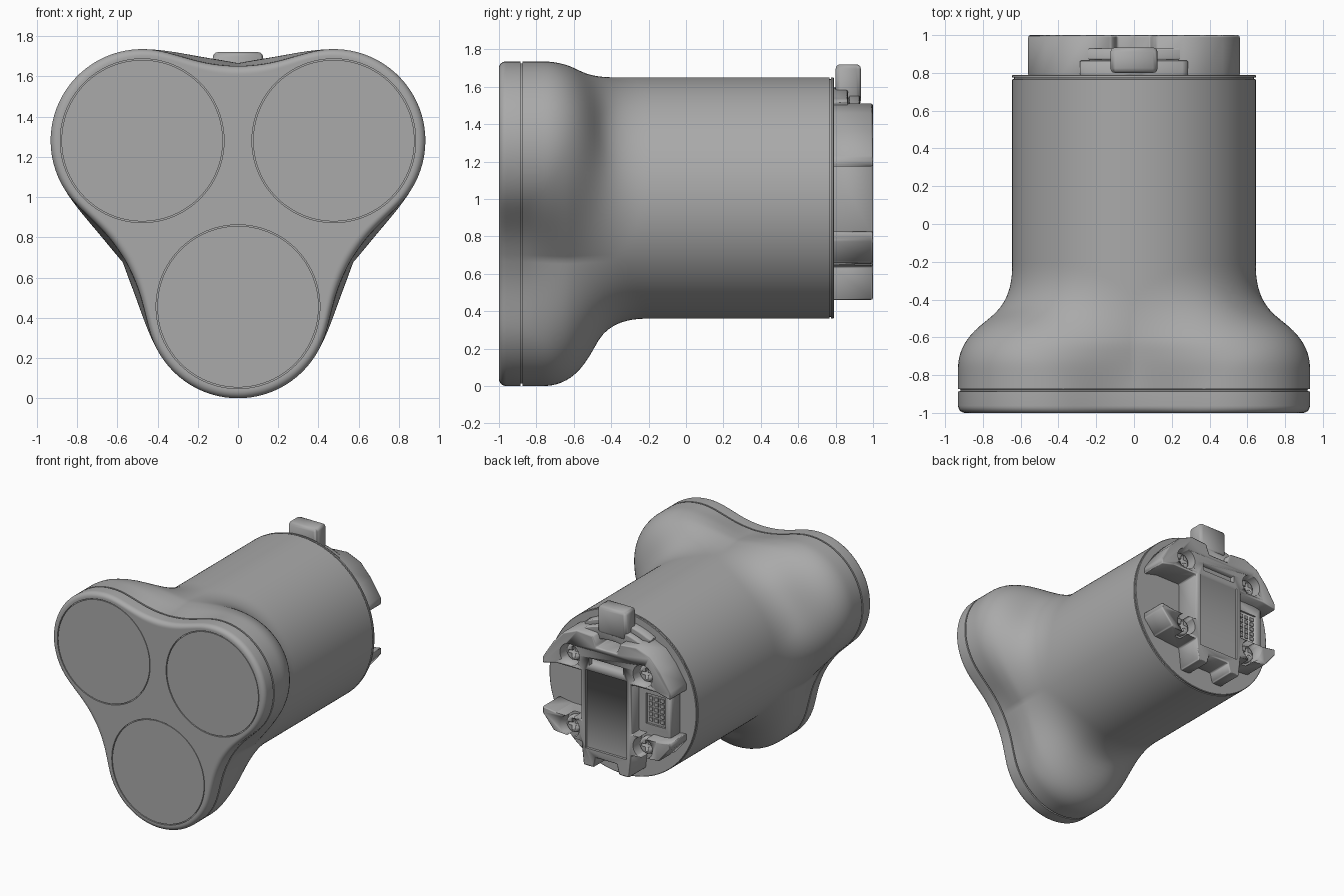
import bpy, bmesh, math
from mathutils import Matrix, Vector

cube = bpy.data.objects.get("Cube")
if cube:
    bpy.data.objects.remove(cube, do_unlink=True)

grey = bpy.data.materials.new("mid_grey")
grey.use_nodes = True
COLOUR = (0.4, 0.4, 0.4, 1)
grey.diffuse_color = COLOUR
grey.node_tree.nodes["Principled BSDF"].inputs["Base Color"].default_value = COLOUR

AXIS_Z = 1.005          # height of the tube axis
BODY_R = 0.645
LOBE_R = 0.455
LOBE_DIST = 0.55
LENS_R = 0.407
LOBES = [Vector((math.cos(a), math.sin(a))) * LOBE_DIST
         for a in (math.radians(30 + 120 * i) for i in (0, 1, 2))]


def finish(name, bm):
    bmesh.ops.recalc_face_normals(bm, faces=bm.faces)
    mesh = bpy.data.meshes.new(name)
    bm.to_mesh(mesh)
    bm.free()
    mesh.materials.append(grey)
    obj = bpy.data.objects.new(name, mesh)
    bpy.context.collection.objects.link(obj)
    return obj


def activate(obj):
    bpy.ops.object.select_all(action='DESELECT')
    obj.select_set(True)
    bpy.context.view_layer.objects.active = obj


def smooth(obj):
    activate(obj)
    bpy.ops.object.shade_smooth_by_angle(angle=math.radians(35))


def bevel(obj, width, segments=3):
    mod = obj.modifiers.new("rounding", 'BEVEL')
    mod.width, mod.segments, mod.limit_method = width, segments, 'ANGLE'
    mod.harden_normals = True
    activate(obj)
    bpy.ops.object.modifier_apply(modifier=mod.name)


def cut(obj, cutters):
    for cutter in cutters:
        mod = obj.modifiers.new("cut", 'BOOLEAN')
        mod.operation, mod.solver, mod.object = 'DIFFERENCE', 'EXACT', cutter
        activate(obj)
        bpy.ops.object.modifier_apply(modifier=mod.name)
        bpy.data.objects.remove(cutter, do_unlink=True)


def disc(name, x, z, radius, y0, y1, sides=64):
    bm = bmesh.new()
    place = Matrix.Translation((x, (y0 + y1) / 2, z)) @ Matrix.Rotation(math.pi / 2, 4, 'X')
    bmesh.ops.create_cone(bm, cap_ends=True, segments=sides, radius1=radius,
                          radius2=radius, depth=y1 - y0, matrix=place)
    return finish(name, bm)


def prism(name, points, y0, y1, mirror=False):
    """Extrude an x-z outline along y; mirror completes a half outline."""
    if mirror:
        points = points + [(-x, z) for x, z in reversed(points) if x > 0]
    bm = bmesh.new()
    face = bm.faces.new([bm.verts.new((x, y0, z)) for x, z in points])
    new = bmesh.ops.extrude_face_region(bm, geom=[face])["geom"]
    bmesh.ops.translate(bm, vec=(0, y1 - y0, 0),
                        verts=[v for v in new if isinstance(v, bmesh.types.BMVert)])
    return finish(name, bm)


def box(name, x0, x1, z0, z1, y0, y1):
    return prism(name, [(x0, z0), (x1, z0), (x1, z1), (x0, z1)], y0, y1)


# Housing: a tube blended into three round-backed lobes
def distance(p, y):
    body = p.length - BODY_R
    rounding, back = 0.25, -0.51
    ramp = min(max((y + 0.88) / 0.25, 0), 1)
    k = 0.16 + 0.14 * ramp
    lobe = 9
    for centre in LOBES + [Vector((0, -LOBE_DIST))]:
        u = (p - centre).length - LOBE_R + rounding
        v = y - back + rounding
        lobe = min(lobe, min(max(u, v), 0) + math.hypot(max(u, 0), max(v, 0)) - rounding)
    h = max(k - abs(body - lobe), 0) / k
    return min(body, lobe) - h * h * k / 4


def radius_at(direction, y):
    low, high = 0.4, 1.3
    for _ in range(18):
        mid = (low + high) / 2
        if distance(direction * mid, y) < 0:
            low = mid
        else:
            high = mid
    return low


LOBES = LOBES[:1] + LOBES[1:2]     # two upper lobes, the lower one is added in distance()
LOBES[1] = Vector((-LOBES[0].x, LOBES[0].y))
edge = 0.038
profile = [(-1, edge + 0.008)]
profile += [(-1 + edge * (1 - math.cos(t)), edge * (1 - math.sin(t)))
            for t in (math.pi / 2 * i / 6 for i in range(7))]
profile += [(-0.886, 0), (-0.885, 0.012), (-0.875, 0.012), (-0.874, 0)]
profile += [(-0.84 + 0.025 * i, 0) for i in range(30)]
profile += [(0, 0), (0.4, 0), (0.766, 0), (0.767, 0.01), (0.775, 0.01), (0.776, 0),
            (0.787, 0), (0.79, 0.004), (0.79, 0.012)]
SIDES = 180
bm = bmesh.new()
rings = []
for y, inset in profile:
    ring = []
    for i in range(SIDES):
        d = Vector((math.cos(math.tau * i / SIDES), math.sin(math.tau * i / SIDES)))
        p = d * (radius_at(d, y) - inset)
        ring.append(bm.verts.new((p.x, y, AXIS_Z + p.y)))
    rings.append(ring)
for a, b in zip(rings, rings[1:]):
    for i in range(SIDES):
        j = (i + 1) % SIDES
        bm.faces.new((a[i], a[j], b[j], b[i]))
bm.faces.new(rings[0])
bm.faces.new(rings[-1])
housing = finish("housing", bm)

# Front lenses, each in a thin groove
lens_spots = [(c.x, AXIS_Z + c.y) for c in LOBES] + [(0, AXIS_Z - LOBE_DIST)]
cut(housing, [disc("lens_cutter", x, z, LENS_R, -1.1, -0.985, 96) for x, z in lens_spots])
smooth(housing)
for n, (x, z) in enumerate(lens_spots):
    smooth(disc(f"lens_{n + 1}", x, z, LENS_R - 0.006, -0.99, -0.998, 96))

# Rear mount: four arms around a central web, with a forked lower lip
mount = prism("rear_mount", [
    (0, 1.42), (0.09, 1.42), (0.12, 1.5), (0.26, 1.51), (0.38, 1.46), (0.47, 1.36),
    (0.56, 1.22), (0.56, 1.17), (0.44, 1.2), (0.22, 1.2), (0.22, 0.81), (0.44, 0.81),
    (0.56, 0.83), (0.56, 0.78), (0.46, 0.66), (0.22, 0.64), (0.2, 0.46), (0.11, 0.46),
    (0.09, 0.54), (0, 0.54)], 0.78, 1.0, mirror=True)
bevel(mount, 0.012, 2)
screw_spots = [(x, AXIS_Z + dz) for x in (-0.32, 0.32) for dz in (-0.275, 0.295)]
cutters = [disc("screw_cutter", x, z, 0.085, 0.9, 1.1, 40) for x, z in screw_spots]
cutters.append(box("plate_cutter", -0.18, 0.18, 0.6, 1.22, 0.98, 1.1))
cutters.append(box("slot_cutter", -0.15, 0.15, 1.26, 1.32, 0.96, 1.1))
cut(mount, cutters)
smooth(mount)

# Screws with crossed drive slots
for n, (x, z) in enumerate(screw_spots):
    screw = disc(f"screw_{n + 1}", x, z, 0.066, 0.89, 0.95, 32)
    bevel(screw, 0.015)
    cut(screw, [box("drive_cutter", x - w, x + w, z - h, z + h, 0.92, 1.0)
                for w, h in ((0.045, 0.012), (0.012, 0.045))])
    smooth(screw)

# Connector block with a grid of pins, on one side of the web
block = box("connector_block", -0.5, -0.2, 0.8, 1.21, 0.78, 0.9)
bevel(block, 0.01, 2)
cut(block, [box("socket_cutter", -0.45, -0.28, 0.88, 1.12, 0.885, 1.0)])
smooth(block)
for row in range(5):
    for col in range(3):
        x, z = -0.365 + (col - 1) * 0.05, 1.0 + (row - 2) * 0.042
        box(f"pin_{row}_{col}", x - 0.016, x + 0.016, z - 0.014, z + 0.014, 0.88, 0.893)

# Release tab and the curved latch bar behind it
tab = box("release_tab", -0.125, 0.125, 1.5, 1.72, 0.8, 0.935)
bevel(tab, 0.025)
smooth(tab)


def arc_bar(name, outer, inner, half_width, y0, y1):
    angles = [math.asin(half_width / outer) * i / 8 for i in range(9)]
    points = [(outer * math.sin(a), AXIS_Z + outer * math.cos(a)) for a in angles]
    points += [(inner * math.sin(a), AXIS_Z + inner * math.cos(a)) for a in reversed(angles)]
    bar = prism(name, points, y0, y1, mirror=True)
    bevel(bar, 0.008, 2)
    smooth(bar)


arc_bar("latch_bar", 0.59, 0.46, 0.29, 0.785, 0.865)
arc_bar("latch_rim", 0.56, 0.46, 0.28, 0.87, 0.93)
